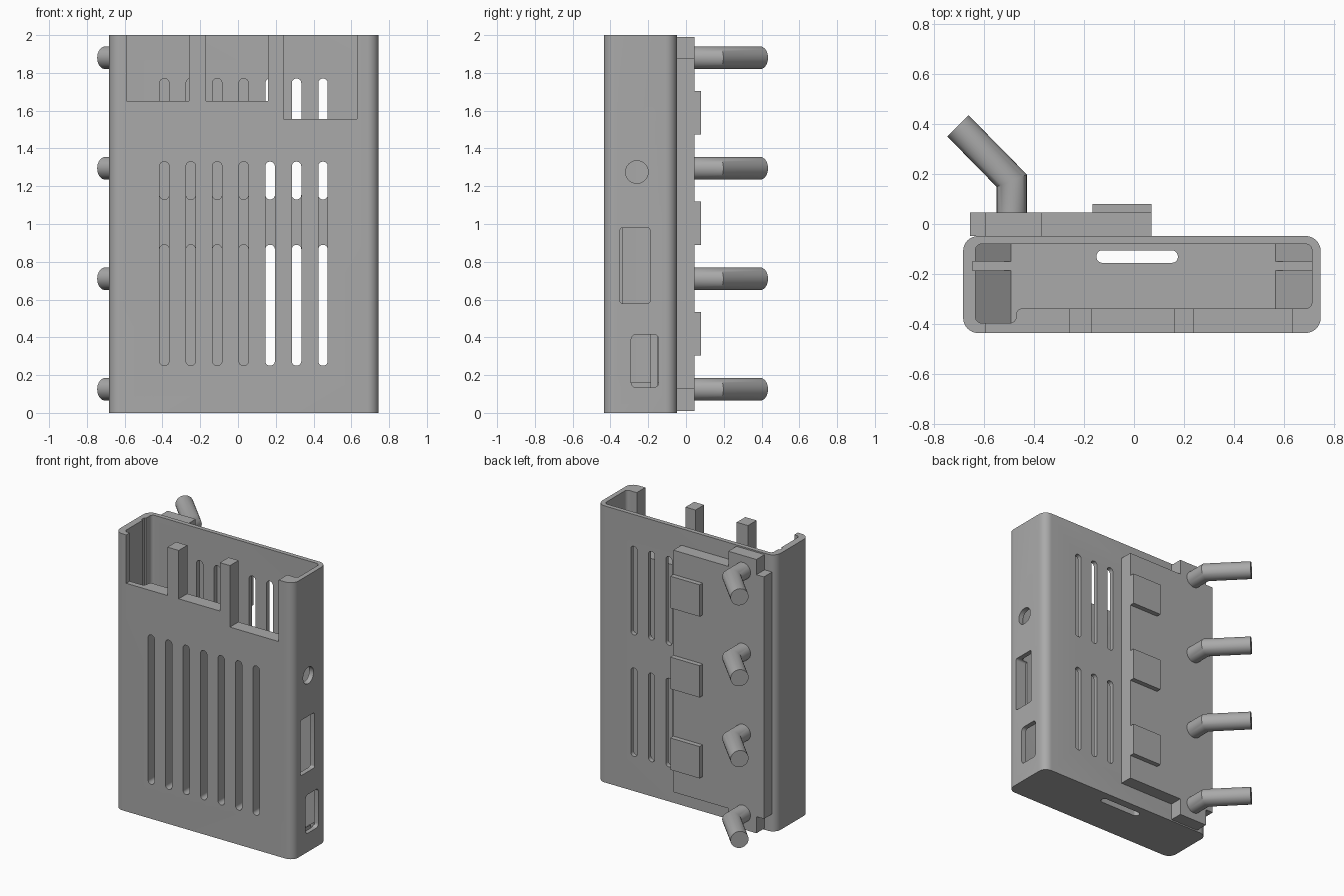
import bpy, bmesh, math
from mathutils import Vector

if "Cube" in bpy.data.objects:
    bpy.data.objects.remove(bpy.data.objects["Cube"])

mat = bpy.data.materials.new("grey plastic")
mat.diffuse_color = (0.4, 0.4, 0.4, 1)
mat.use_nodes = True
mat.node_tree.nodes["Principled BSDF"].inputs["Base Color"].default_value = mat.diffuse_color

AXES = {'x': lambda u, v, w: (w, u, v),
        'y': lambda u, v, w: (u, w, v),
        'z': lambda u, v, w: (u, v, w)}


def rounded(pts, r, n=8):
    """Round every right-angled corner of an outline."""
    out = []
    pts = [Vector(p) for p in pts]
    for i, p in enumerate(pts):
        u = (pts[i - 1] - p).normalized() * r
        v = (pts[(i + 1) % len(pts)] - p).normalized() * r
        for k in range(n + 1):
            t = math.pi / 2 * k / n
            out.append(p + u + v - v * math.cos(t) - u * math.sin(t))
    return out


def rect(u0, u1, v0, v1, r=0):
    pts = [(u0, v0), (u1, v0), (u1, v1), (u0, v1)]
    return rounded(pts, r) if r else pts


def prism(bm, pts, axis, a, b):
    """Extrude a 2D outline along an axis from a to b."""
    f = AXES[axis]
    lo = [bm.verts.new(f(p[0], p[1], a)) for p in pts]
    hi = [bm.verts.new(f(p[0], p[1], b)) for p in pts]
    bm.faces.new(lo)
    bm.faces.new(hi)
    for i in range(len(pts)):
        j = (i + 1) % len(pts)
        bm.faces.new((lo[i], lo[j], hi[j], hi[i]))


def finish(name, bm):
    bmesh.ops.recalc_face_normals(bm, faces=bm.faces)
    me = bpy.data.meshes.new(name)
    bm.to_mesh(me)
    bm.free()
    me.materials.append(mat)
    ob = bpy.data.objects.new(name, me)
    bpy.context.scene.collection.objects.link(ob)
    return ob


def make(name, *prisms):
    bm = bmesh.new()
    for p in prisms:
        prism(bm, *p)
    return finish(name, bm)


def smooth(ob):
    bpy.ops.object.select_all(action='DESELECT')
    ob.select_set(True)
    bpy.context.view_layer.objects.active = ob
    bpy.ops.object.shade_smooth_by_angle(angle=math.radians(30))


BACK, FRONT, FLOOR = -0.048, -0.435, 0.045

# case body
case = make("case_shell", (rect(-0.682, 0.745, FRONT, BACK, 0.06), 'z', 0, 2))

# inner space, with a deeper pocket at the left of the front wall
cavity = make("cavity_cutter", (rounded(
    [(-0.633, -0.08), (0.71, -0.08), (0.71, -0.337), (-0.47, -0.337),
     (-0.47, -0.395), (-0.633, -0.395)], 0.025), 'z', FLOOR, 2.1))

# openings: ports, side sockets, card slot, board groove and vents
cuts = [
    (rect(-0.59, -0.26, 1.65, 2.1), 'y', -0.5, -0.3),
    (rect(-0.17, 0.16, 1.65, 2.1), 'y', -0.5, -0.3),
    (rect(0.24, 0.63, 1.555, 2.1), 'y', -0.5, -0.3),
    (rect(-0.35, -0.19, 0.58, 0.98, 0.015), 'x', 0.66, 0.8),
    (rect(-0.29, -0.145, 0.135, 0.415, 0.025), 'x', 0.66, 0.8),
    (rect(-0.32, -0.20, 1.215, 1.335, 0.0599), 'x', 0.66, 0.8),
    (rect(-0.15, 0.175, -0.155, -0.105, 0.024), 'z', -0.1, 0.1),
    (rect(-0.645, -0.6, -0.185, -0.15), 'z', FLOOR, 2.1),
]
for i in range(7):
    x = -0.39 + 0.14 * i
    cuts.append((rect(x - 0.025, x + 0.025, 0.25, 1.33, 0.024), 'y', -0.5, -0.3))
    for z0 in (0.25, 1.13):
        cuts.append((rect(x - 0.025, x + 0.025, z0, z0 + 0.64, 0.024), 'y', -0.12, 0))
openings = make("opening_cutter", *cuts)

for cutter in (cavity, openings):
    m = case.modifiers.new("cut", 'BOOLEAN')
    m.operation, m.solver, m.object = 'DIFFERENCE', 'EXACT', cutter
bpy.context.view_layer.update()
dg = bpy.context.evaluated_depsgraph_get()
cut_mesh = bpy.data.meshes.new_from_object(case.evaluated_get(dg))
case.modifiers.clear()
case.data = cut_mesh
for cutter in (cavity, openings):
    bpy.data.objects.remove(cutter)
smooth(case)

# sloped board supports on the floor at both ends
left = [(-0.64, 0.04), (-0.49, 0.04), (-0.49, FLOOR), (-0.633, 0.16), (-0.64, 0.16)]
right = [(0.715, 0.04), (0.565, 0.04), (0.565, FLOOR), (0.71, 0.16), (0.715, 0.16)]
make("board_supports",
     (left, 'y', -0.15, -0.078), (left, 'y', -0.397, -0.185),
     (right, 'y', -0.15, -0.078), (right, 'y', -0.34, -0.185))

# mounting plate on the back, longer where the pegs stand
make("mounting_plate", (
    [(-0.655, 0.13), (-0.595, 0.13), (-0.595, 0.01), (-0.37, 0.01),
     (-0.37, 0.13), (0.07, 0.13), (0.07, 1.88), (-0.37, 1.88),
     (-0.37, 1.99), (-0.595, 1.99), (-0.595, 1.88), (-0.655, 1.88)],
    'y', BACK, 0.045))

# raised pads on the plate
make("plate_pads", *[(rect(-0.165, 0.07, z, z + 0.23), 'y', 0.04, 0.08)
                     for z in (0.305, 0.89, 1.475)])

# bent pegs: rings at the root, the mitred bend and the tip
N, R = 32, 0.06
RINGS = [((-0.488, 0.04), (1, 0)), ((-0.488, 0.173), (1, 0.414)),
         ((-0.703, 0.392), (0.707, 0.707))]
for k in range(4):
    bm = bmesh.new()
    z = 0.125 + 0.585 * k
    rings = []
    for c, s in RINGS:
        ring = []
        for i in range(N):
            a = 2 * math.pi * i / N
            ring.append(bm.verts.new((c[0] + R * s[0] * math.cos(a),
                                      c[1] + R * s[1] * math.cos(a),
                                      z + R * math.sin(a))))
        rings.append(ring)
    for p, q in zip(rings, rings[1:]):
        for i in range(N):
            j = (i + 1) % N
            bm.faces.new((p[i], p[j], q[j], q[i]))
    bm.faces.new(rings[0])
    bm.faces.new(rings[-1])
    smooth(finish("peg_%d" % (k + 1), bm))
